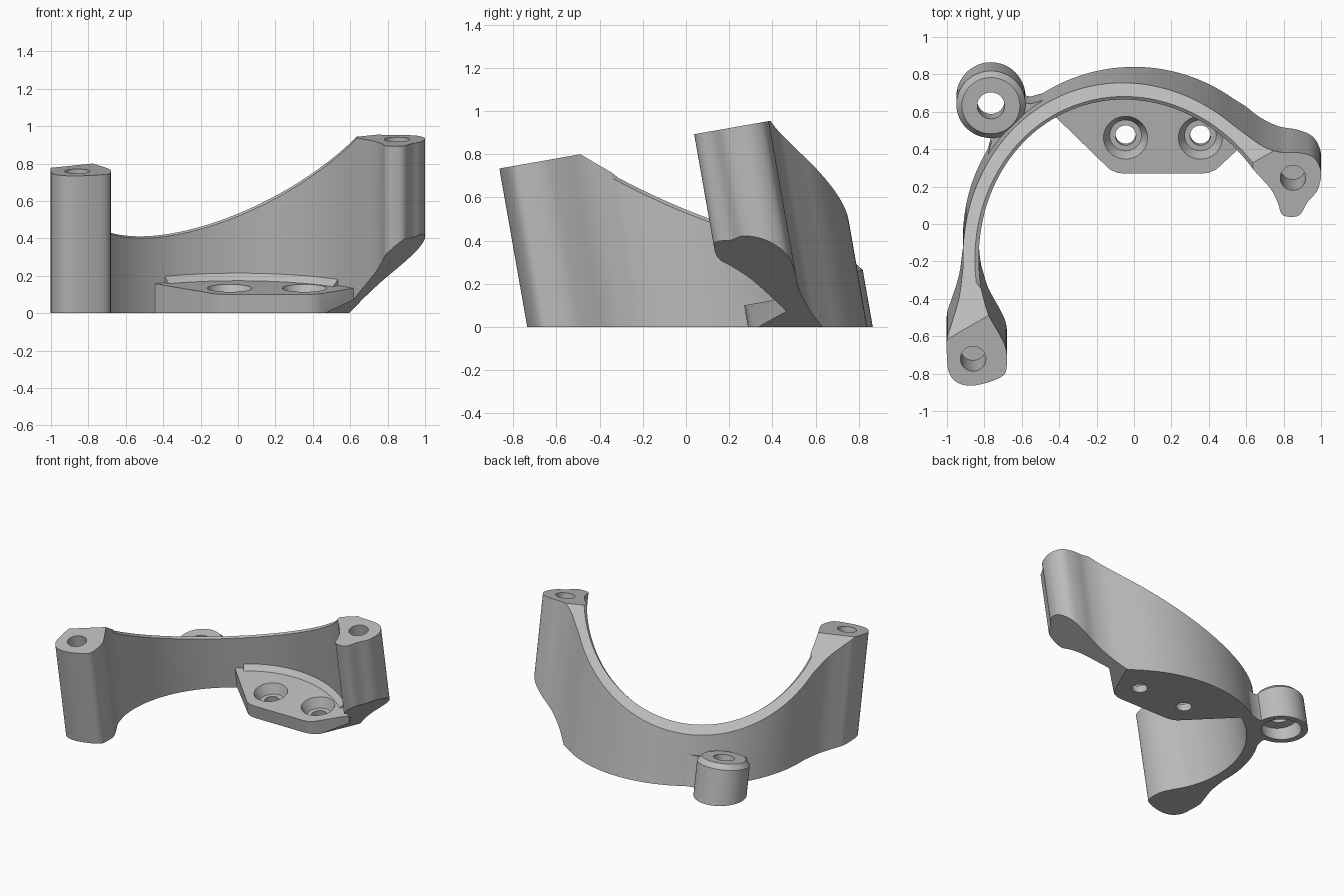
import bpy
import bmesh
from math import sin, cos, radians, hypot
from mathutils import Vector

if "Cube" in bpy.data.objects:
    bpy.data.objects.remove(bpy.data.objects["Cube"])

LEAN = 0.176                      # the whole bracket leans to the front
CY = -0.075                       # centre of the curved wall
R_IN, R_OUT = 0.83, 0.915
RIM_POINT, RIM_NORMAL = Vector((0, 0, 0.86)), Vector((-0.38, 0.482, 1))
RIM = (RIM_POINT, RIM_NORMAL)
UNDERSIDE = (Vector((0.45, 0.30, 0)), Vector((0.775, -0.339, -1)))

metal = bpy.data.materials.new("plain grey")
metal.use_nodes = True
grey = (0.5, 0.5, 0.5, 1)
metal.diffuse_color = grey
metal.node_tree.nodes["Principled BSDF"].inputs["Base Color"].default_value = grey


def arc(r, a0, a1, n=48, cx=0, cy=CY):
    angles = [radians(a0 + (a1 - a0) * i / n) for i in range(n + 1)]
    return [(cx + r * cos(a), cy + r * sin(a)) for a in angles]


def circle(r, cx, cy):
    return arc(r, 0, 360, 48, cx, cy)[:-1]


def spline(pts, steps=5):
    """Smooth path through the points, without its two end points."""
    v = [Vector(p) for p in pts]
    v = [2 * v[0] - v[1]] + v + [2 * v[-1] - v[-2]]
    out = []
    for a, b, c, d in zip(v, v[1:], v[2:], v[3:]):
        for i in range(steps):
            t = i / steps
            p = 0.5 * (2 * b + (c - a) * t + (2 * a - 5 * b + 4 * c - d) * t * t
                       + (3 * b - a - 3 * c + d) * t ** 3)
            out.append((p.x, p.y))
    return out[1:]


def floor(outline):
    return [(x, y, 0) for x, y in outline]


def level(outline, h):
    """Outline on a plane square to the leaning axis."""
    pts = []
    for x, y in outline:
        z = (h + LEAN * y) / (1 + LEAN ** 2)
        pts.append((x, y - LEAN * z, z))
    return pts


def skin(bm, rings):
    """Join rings of points with side faces; return the vertex loops."""
    loops = [[bm.verts.new(p) for p in ring] for ring in rings]
    n = len(loops[0])
    for lo, hi in zip(loops, loops[1:]):
        for i in range(n):
            j = (i + 1) % n
            bm.faces.new((lo[i], lo[j], hi[j], hi[i]))
    return loops


def cap(bm, loops, normal):
    """Fill the first loop, leaving the other loops open as holes."""
    if len(loops) == 1:
        bm.faces.new(loops[0])
        return
    edges = [bm.edges.get((a, b)) for loop in loops
             for a, b in zip(loop, loop[1:] + loop[:1])]
    bmesh.ops.triangle_fill(bm, use_beauty=True, edges=edges, normal=normal)


def face_outward(bm):
    bmesh.ops.recalc_face_normals(bm, faces=bm.faces)
    if bm.calc_volume(signed=True) < 0:
        bmesh.ops.reverse_faces(bm, faces=bm.faces)


def on_inner_rim(v):
    radius = hypot(v.co.x, v.co.y + LEAN * v.co.z - CY)
    return abs(radius - R_IN) < 0.002 and abs((v.co - RIM_POINT).dot(RIM_NORMAL)) < 0.001


def solid(name, rings, blind=(), through=(), cuts=(), chamfer=0):
    """Closed part from rings, with stepped holes from the top and flat cuts."""
    bm = bmesh.new()
    body = skin(bm, rings)
    pockets = [skin(bm, hole) for hole in blind]
    bores = [skin(bm, hole) for hole in through]
    cap(bm, [body[-1]] + [hole[0] for hole in pockets + bores], (0, -LEAN, 1))
    cap(bm, [body[0]] + [hole[-1] for hole in bores], (0, 0, -1))
    for hole in pockets:
        cap(bm, [hole[-1]], (0, 0, 1))
    for point, normal in cuts:
        bmesh.ops.bisect_plane(bm, geom=bm.verts[:] + bm.edges[:] + bm.faces[:],
                               dist=1e-5, plane_co=point, plane_no=normal,
                               clear_outer=True)
        bmesh.ops.edgeloop_fill(bm, edges=[e for e in bm.edges if e.is_boundary])
    face_outward(bm)
    if chamfer:
        edges = [e for e in bm.edges if all(on_inner_rim(v) for v in e.verts)]
        bmesh.ops.bevel(bm, geom=edges, offset=chamfer, offset_type="OFFSET",
                        segments=1, affect="EDGES", clamp_overlap=False)
    me = bpy.data.meshes.new(name)
    bm.to_mesh(me)
    bm.free()
    me.materials.append(metal)
    ob = bpy.data.objects.new(name, me)
    bpy.context.collection.objects.link(ob)
    bpy.ops.object.select_all(action="DESELECT")
    ob.select_set(True)
    bpy.context.view_layer.objects.active = ob
    bpy.ops.object.shade_smooth_by_angle(angle=radians(30))


# Curved wall with a post at each end, as one outline with blind post holes
right_post = [(0.53, 0.671), (0.60, 0.628), (0.68, 0.582), (0.775, 0.553), (0.87, 0.55),
              (0.95, 0.53), (0.99, 0.48), (1.0, 0.42), (0.98, 0.34), (0.93, 0.28),
              (0.89, 0.21), (0.84, 0.195), (0.79, 0.21), (0.77, 0.27), (0.73, 0.35),
              (0.636, 0.458)]
left_post = [(-0.817, -0.22), (-0.78, -0.34), (-0.72, -0.45), (-0.685, -0.53),
             (-0.68, -0.62), (-0.70, -0.68), (-0.79, -0.72), (-0.88, -0.735),
             (-0.95, -0.715), (-0.99, -0.66), (-1.0, -0.58), (-1.0, -0.48),
             (-0.975, -0.40), (-0.935, -0.27), (-0.914, -0.12)]
outline = (arc(R_OUT, 182.8, 54.6, 64) + spline(right_post)
           + arc(R_IN, 40, 190, 64) + spline(left_post))
TOP = 0.886
post_holes = [[level(circle(0.068, x, y), h) for h in (TOP, 0.55)]
              for x, y in ((-0.86, -0.587), (0.85, 0.41))]
solid("curved_wall_with_posts", [floor(outline), level(outline, TOP)],
      blind=post_holes, cuts=(RIM, UNDERSIDE), chamfer=0.022)

# Mounting plate inside the wall, with two countersunk holes
PLATE = 0.053
plate = arc(0.87, 42, 123) + [(-0.13, 0.31), (-0.09, 0.292), (-0.05, 0.287),
                              (0.36, 0.287), (0.40, 0.292), (0.44, 0.31)]
screw_holes = []
for x in (-0.045, 0.355):
    sink = [level(circle(r, x, 0.485), h)
            for r, h in ((0.118, PLATE), (0.085, -0.02), (0.055, -0.02))]
    screw_holes.append(sink + [floor(circle(0.055, x, 0.485))])
solid("mounting_plate", [floor(plate), level(plate, PLATE)],
      through=screw_holes, cuts=(UNDERSIDE,))

# Fillet between plate and wall
solid("plate_fillet", [level(arc(0.86, 50, 118) + arc(r, 118, 50), h) for r, h in
                       ((0.785, 0.045), (0.797, 0.06), (0.812, 0.07), (0.832, 0.09))])

# Round boss on the outside, with a hole and a wider recess below
BX, BY = -0.765, 0.68
BOSS = 0.157
boss_hole = [level(circle(r, BX, BY), h)
             for r, h in ((0.073, BOSS), (0.073, 0), (0.14, 0))]
solid("boss", [floor(circle(0.185, BX, BY)), level(circle(0.185, BX, BY), 0.12),
               level(circle(0.155, BX, BY), BOSS)],
      through=[boss_hole + [floor(circle(0.14, BX, BY))]])

# Pinched neck that joins the boss to the wall
out = Vector((BX, BY - CY))
reach = out.length
out.normalize()
side = Vector((-out.y, out.x))
flare = [(0.22, 0.885), (0.15, 0.925), (0.13, 0.955)]
neck = (flare + arc(0.166, -27, -153, 16, 0, reach)
        + [(-u, v) for u, v in reversed(flare)])
neck = [(side.x * u + out.x * v, side.y * u + out.y * v + CY) for u, v in neck]
solid("boss_neck", [floor(neck), level(neck, 0.11)])
